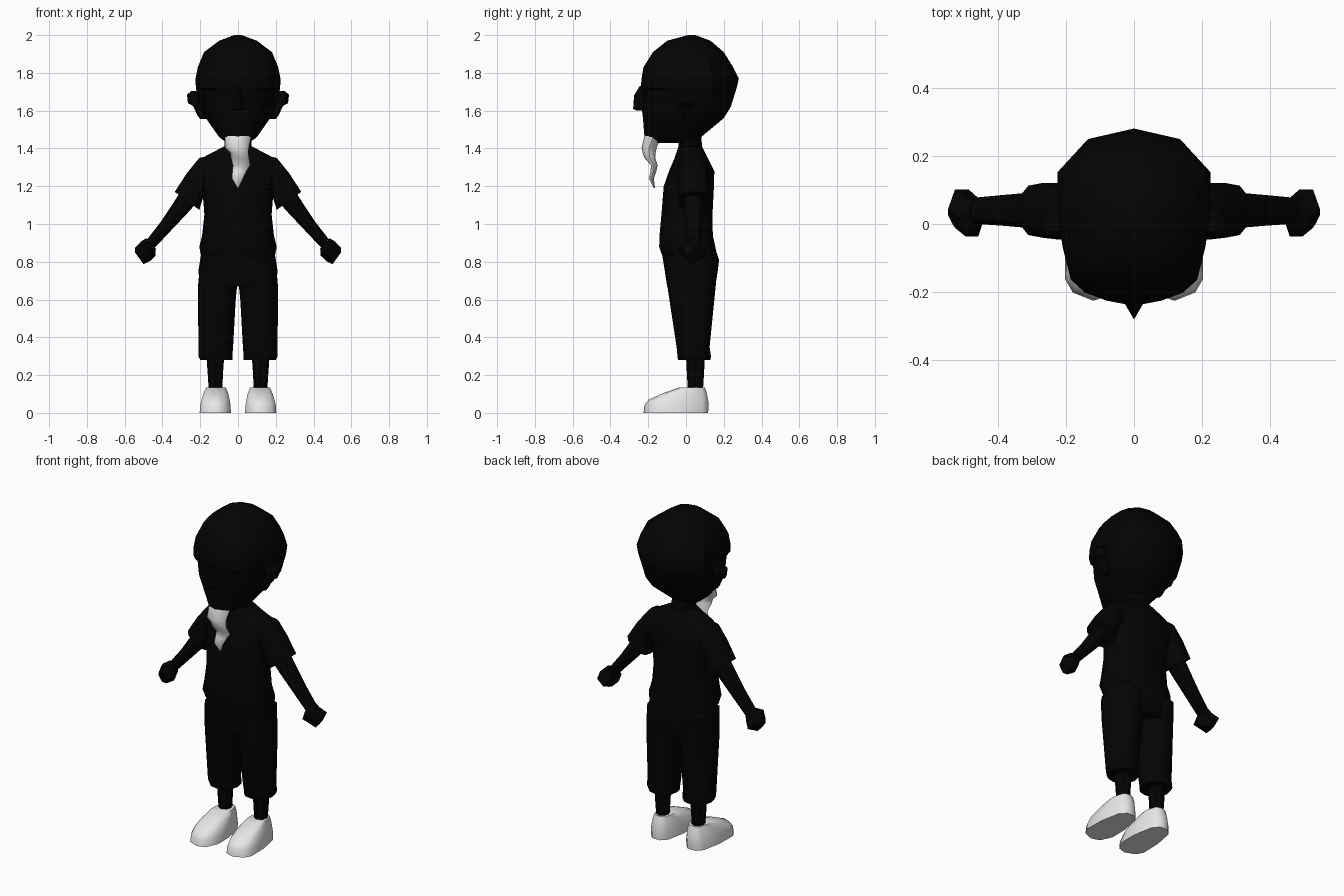
import bpy, bmesh, math
from mathutils import Vector

cube = bpy.data.objects.get("Cube")
if cube:
    bpy.data.objects.remove(cube)


def material(name, value):
    m = bpy.data.materials.new(name)
    m.use_nodes = True
    color = (value, value, value, 1)
    m.diffuse_color = color
    m.node_tree.nodes["Principled BSDF"].inputs["Base Color"].default_value = color
    return m


BLACK = material("black", 0.001)
WHITE = material("white", 0.8)


def polygon(n, power=1.0):
    """Unit section; a power below one makes it boxier."""
    pts = []
    for i in range(n):
        a = 2 * math.pi * i / n
        c, s = math.cos(a), math.sin(a)
        pts.append((math.copysign(abs(c) ** power, c), math.copysign(abs(s) ** power, s)))
    return pts


def symmetric(half):
    """Complete a half section, listed from front to back."""
    return half + [(-u, v) for u, v in reversed(half) if u > 0]


ROUND = polygon(8)
OVAL = polygon(12, 0.92)
BOXY = polygon(12, 0.7)
SKULL = symmetric([(0, -1), (.36, -.94), (.64, -.85), (.83, -.7), (.93, -.35),
                   (1, .05), (1, .5), (.6, .88), (0, 1)])
FACE = symmetric([(0, -1), (.35, -.93), (.61, -.81), (.79, -.62), (.92, -.3),
                  (1, .05), (1, .5), (.6, .88), (0, 1)])
SHOE = [(0, -1), (.72, -.86), (1, -.62), (.97, .1), (.7, .8), (.3, 1),
        (-.3, 1), (-.7, .8), (-.97, .1), (-.97, -.5), (-.6, -.9)]


def loft(name, rings, section, mat, side=1, angle=40):
    """Each ring: two opposite points in x and z, the y range, and maybe its own section."""
    bm = bmesh.new()
    loops = []
    for xa, za, xb, zb, y0, y1, *own in rings:
        a, b = Vector((xa, za)), Vector((xb, zb))
        loop = []
        for u, v in (own[0] if own else section):
            p = (a + b) / 2 + (a - b) / 2 * u
            loop.append(bm.verts.new((side * p.x, (y0 + y1) / 2 + (y1 - y0) / 2 * v, p.y)))
        loops.append(loop)
    n = len(section)
    for low, high in zip(loops, loops[1:]):
        for i in range(n):
            j = (i + 1) % n
            bm.faces.new((low[i], low[j], high[j], high[i]))
    bm.faces.new(loops[0])
    bm.faces.new(loops[-1])
    bmesh.ops.recalc_face_normals(bm, faces=bm.faces)
    mesh = bpy.data.meshes.new(name)
    bm.to_mesh(mesh)
    bm.free()
    mesh.materials.append(mat)
    obj = bpy.data.objects.new(name, mesh)
    bpy.context.collection.objects.link(obj)
    bpy.ops.object.select_all(action='DESELECT')
    obj.select_set(True)
    bpy.context.view_layer.objects.active = obj
    bpy.ops.object.shade_smooth_by_angle(angle=math.radians(angle))


def level(z, half, y0, y1, *own):
    """Horizontal ring centred on x = 0."""
    return (half, z, -half, z, y0, y1, *own)


def flat(z, x0, x1, y0, y1):
    """Horizontal ring between two x values."""
    return (x1, z, x0, z, y0, y1)


# Head with a hair cap that slightly overhangs the face
loft("head", [
    level(2.0, .02, .01, .05), level(1.97, .1, -.1, .13),
    level(1.91, .18, -.175, .2), level(1.83, .213, -.225, .25),
    level(1.77, .225, -.235, .28), level(1.72, .223, -.24, .268),
    level(1.71, .221, -.237, .265, FACE), level(1.62, .205, -.235, .237, FACE),
    level(1.56, .17, -.228, .2, FACE), level(1.46, .1, -.22, .08, FACE),
    level(1.43, .06, -.15, .04, FACE)], SKULL, BLACK)

loft("nose", [
    level(1.73, .012, -.245, -.2), level(1.68, .028, -.275, -.16),
    level(1.61, .038, -.28, -.15), level(1.6, .028, -.26, -.16)], polygon(4), BLACK)

# Wavy beard ending in a point
loft("beard", [
    flat(1.465, -.07, .07, -.22, -.13), flat(1.405, -.07, .058, -.235, -.155),
    flat(1.38, -.045, .055, -.23, -.16), flat(1.35, -.037, .058, -.22, -.163),
    flat(1.31, -.027, .065, -.185, -.15), flat(1.28, -.03, .045, -.188, -.157),
    flat(1.24, -.032, .027, -.196, -.17),
    flat(1.19, -.003, .003, -.17, -.164)], ROUND, WHITE, angle=60)

loft("neck", [level(1.48, .07, -.04, .08), level(1.34, .075, -.04, .09)], ROUND, BLACK)

# Shirt and trousers
loft("shirt", [
    level(1.41, .075, -.04, .085), level(1.35, .19, -.06, .115),
    level(1.28, .2, -.09, .15), level(1.2, .19, -.118, .148),
    level(1.05, .178, -.13, .14), level(.94, .19, -.14, .142),
    level(.88, .205, -.142, .155), level(.83, .195, -.125, .165)],
    polygon(12, 0.8), BLACK)
loft("trouser_hips", [
    level(.87, .19, -.13, .155), level(.81, .2, -.122, .175),
    level(.75, .21, -.112, .168), level(.67, .2, -.1, .155)], OVAL, BLACK)

for side, word in ((1, "left"), (-1, "right")):
    def part(name, rings, section, mat=BLACK, angle=40):
        loft(word + "_" + name, rings, section, mat, side, angle)

    part("ear", [
        flat(1.705, .2, .245, -.025, .025), flat(1.685, .2, .27, -.045, .045),
        flat(1.64, .19, .265, -.045, .045), flat(1.625, .19, .238, -.045, .035),
        flat(1.575, .165, .215, -.045, .015), flat(1.555, .165, .2, -.035, .005)],
        polygon(6))

    # Sleeve, forearm and fist
    part("sleeve", [
        (.13, 1.365, .13, 1.18, -.04, .1), (.205, 1.35, .175, 1.19, -.045, .115),
        (.27, 1.27, .185, 1.14, -.045, .12), (.335, 1.17, .205, 1.075, -.04, .12)], BOXY)
    part("forearm", [
        (.305, 1.17, .23, 1.1, -.015, .095), (.34, 1.115, .27, 1.055, -.012, .092),
        (.41, 1.01, .36, .96, -.005, .085), (.48, .92, .44, .875, 0, .078)], ROUND)
    part("fist", [
        (.485, .925, .435, .87, 0, .075), (.513, .908, .438, .832, -.045, .085),
        (.545, .875, .465, .805, -.02, .11), (.546, .85, .5, .787, 0, .055)],
        polygon(6))

    # Leg with a wide trouser hem, bare ankle and shoe
    part("trouser_leg", [
        flat(.8, .01, .2, -.115, .168), flat(.68, .004, .211, -.1, .158),
        flat(.6, .012, .211, -.088, .15), flat(.35, .026, .21, -.05, .125),
        flat(.3, .03, .21, -.045, .132), flat(.28, .03, .2, -.043, .13)], OVAL)
    part("ankle", [
        flat(.3, .073, .167, 0, .1), flat(.2, .08, .16, .005, .095),
        flat(.12, .083, .155, .01, .09)], ROUND)
    part("shoe", [
        flat(0, .035, .203, -.225, .117), flat(.04, .037, .2, -.22, .12),
        flat(.07, .042, .193, -.198, .117), flat(.105, .05, .182, -.12, .11),
        flat(.135, .063, .168, -.035, .1)], SHOE, WHITE, 60)
